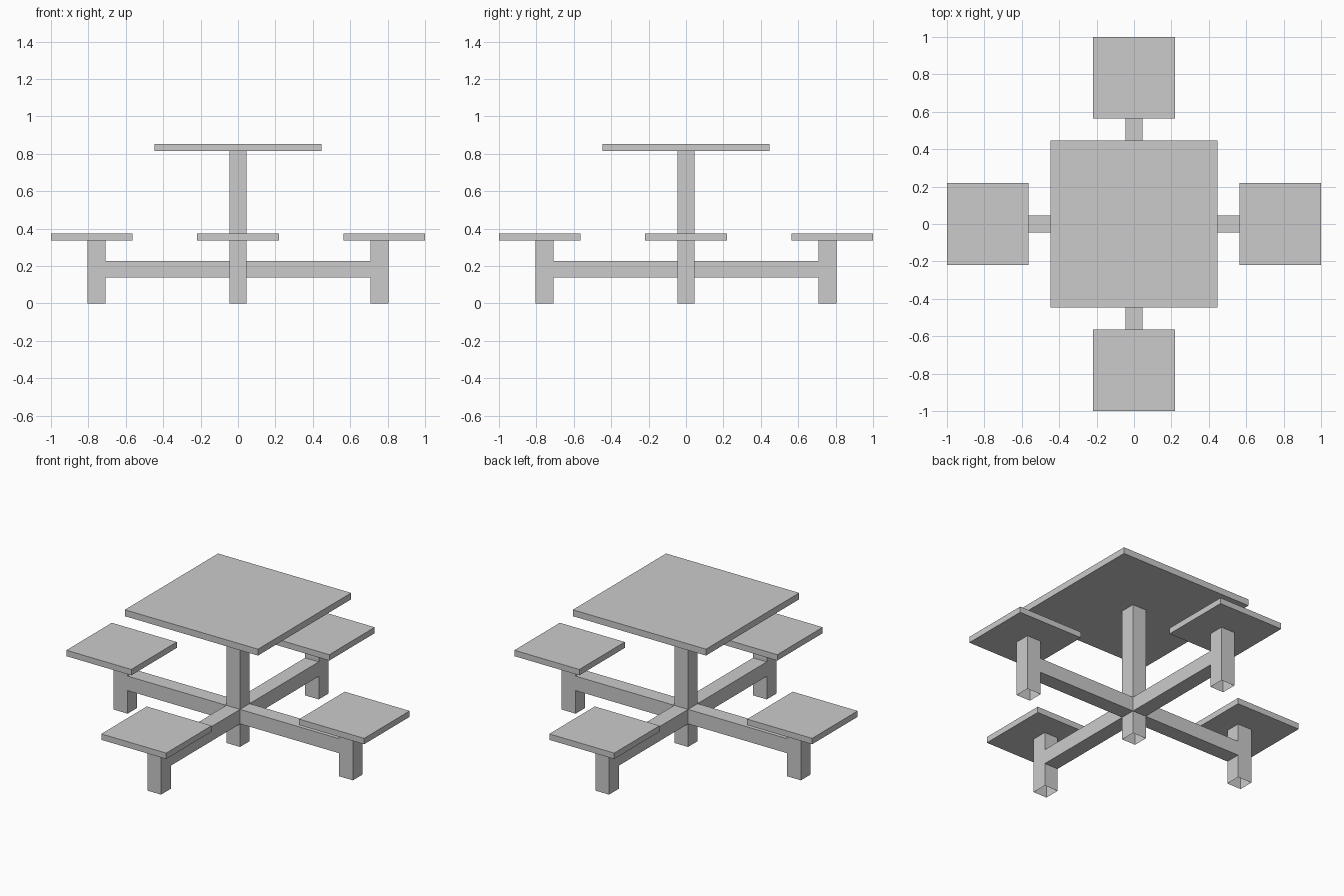
import bpy, bmesh
from mathutils import Matrix
from math import pi

if "Cube" in bpy.data.objects:
    bpy.data.objects.remove(bpy.data.objects["Cube"])


def box(name, lo, hi, turn=0.0, open_axis=None):
    """Box between two corners, turned about z; open_axis leaves that axis' two ends open."""
    bm = bmesh.new()
    bmesh.ops.create_cube(bm, size=1)
    if open_axis is not None:
        ends = [f for f in bm.faces if abs(f.normal[open_axis]) > 0.9]
        bmesh.ops.delete(bm, geom=ends, context='FACES_ONLY')
    for v in bm.verts:
        for i in range(3):
            v.co[i] = lo[i] if v.co[i] < 0 else hi[i]
    bm.transform(Matrix.Rotation(turn, 4, 'Z'))
    mesh = bpy.data.meshes.new(name)
    bm.to_mesh(mesh)
    bm.free()
    obj = bpy.data.objects.new(name, mesh)
    bpy.context.collection.objects.link(obj)
    return obj


W = 0.046        # half width of posts and beams
SEAT_Z = 0.337   # underside of seats
TOP_Z = 0.815    # underside of table top

# Table top on its central hollow post
box("table_top", (-0.447, -0.447, TOP_Z), (0.447, 0.447, 0.854))
box("centre_post", (-W, -W, 0), (W, W, TOP_Z), open_axis=2)

# Four arms: beam, hollow leg and seat
for k, side in enumerate(("right", "back", "left", "front")):
    a = k * pi / 2
    box(side + "_beam", (W, -W, 0.14), (0.709, W, 0.228), a, open_axis=0)
    box(side + "_leg", (0.709, -W, 0), (0.804, W, SEAT_Z), a, open_axis=2)
    box(side + "_seat", (0.564, -0.218, SEAT_Z), (1.0, 0.218, 0.373), a)
